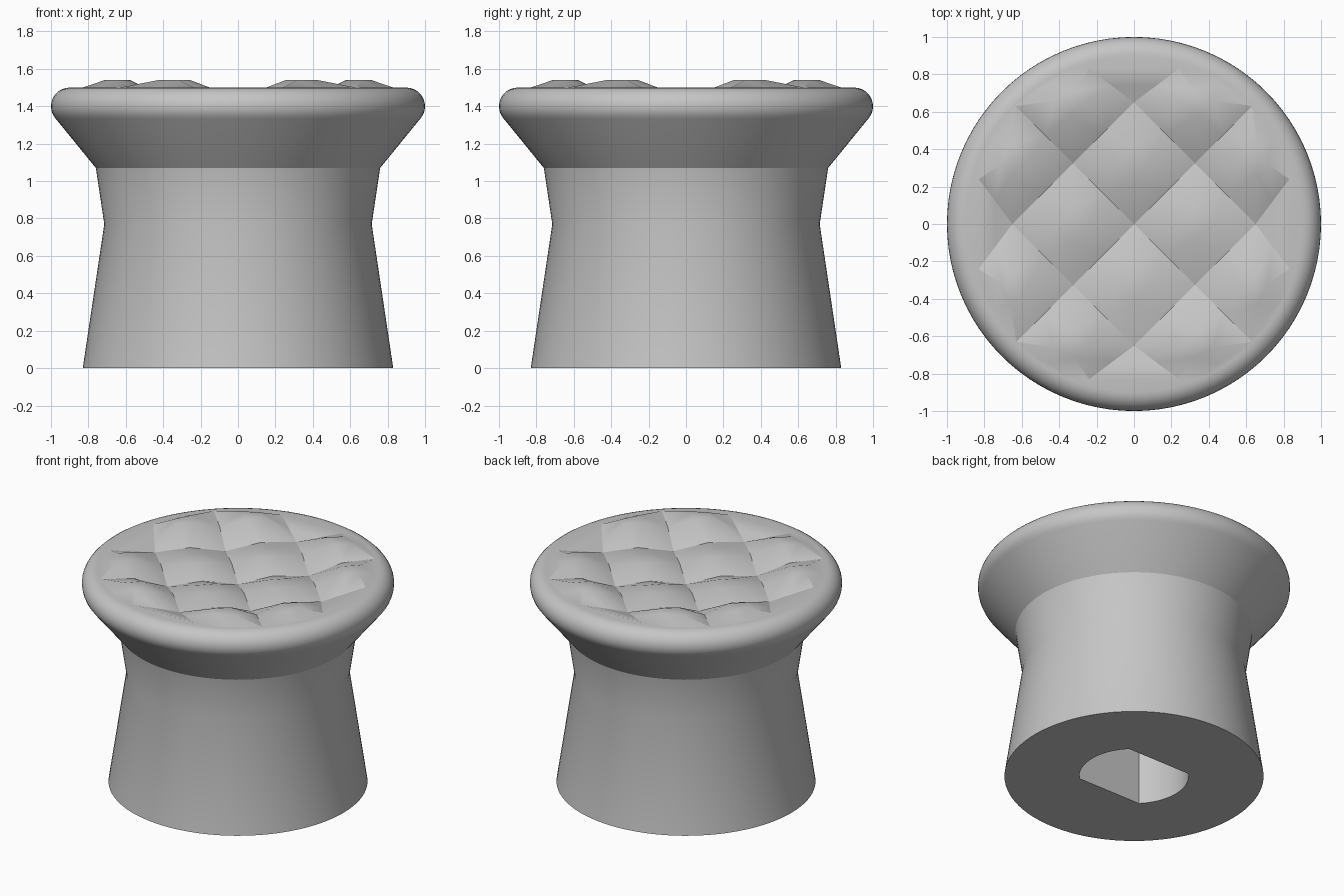
import bpy, bmesh, math

old = bpy.data.objects.get("Cube")
if old:
    bpy.data.objects.remove(old, do_unlink=True)

grey = bpy.data.materials.new("plain_grey")
grey.use_nodes = True
colour = (0.56, 0.56, 0.56, 1)
grey.diffuse_color = colour
grey.node_tree.nodes["Principled BSDF"].inputs["Base Color"].default_value = colour

SEG = 96
TOP = 1.5
bm = bmesh.new()


def ring(points, z):
    """Closed loop of vertices at one height."""
    return [bm.verts.new((x, y, z)) for x, y in points]


def bridge(a, b):
    for i in range(len(a)):
        j = (i + 1) % len(a)
        bm.faces.new((a[i], a[j], b[j], b[i]))


def loop_edges(loop):
    found = []
    for i, v in enumerate(loop):
        w = loop[(i + 1) % len(loop)]
        found.append(bm.edges.get((v, w)) or bm.edges.new((v, w)))
    return found


def circle(r):
    return [(r * math.cos(math.tau * i / SEG), r * math.sin(math.tau * i / SEG))
            for i in range(SEG)]


# Turned body: flared waist, cone and rounded rim
profile = [(0.83, 0), (0.715, 0.77), (0.76, 1.07)]
for i in range(11):
    a = math.radians(-42 + 132 * i / 10)
    profile.append((0.9 + 0.1 * math.cos(a), 1.4 + 0.1 * math.sin(a)))
rings = [ring(circle(r), z) for r, z in profile]
for low, high in zip(rings, rings[1:]):
    bridge(low, high)

# Shaft hole: round with two flats
arc = [math.radians(-45 + 90 * i / 20) for i in range(21)]
outline = [(0.35 * math.cos(a + turn), 0.35 * math.sin(a + turn))
           for turn in (0, math.pi) for a in arc]
mouth, end = ring(outline, 0), ring(outline, 1.0)
bridge(mouth, end)
bm.faces.new(end)
bmesh.ops.triangle_fill(bm, use_beauty=True, normal=(0, 0, -1),
                        edges=loop_edges(rings[0]) + loop_edges(mouth))

# Quilted dished top
shared = {}


def vert(x, y, z):
    key = (round(x, 4), round(y, 4))
    if key not in shared:
        shared[key] = bm.verts.new((x, y, z))
    return shared[key]


def is_rim(p):
    return math.hypot(*p) > 0.85


def dish(p):
    return TOP if is_rim(p) else 1.39 + 0.11 * (math.hypot(*p) / 0.89) ** 2.4


def is_outer(p):
    return is_rim(p) and abs(abs(p[0]) - abs(p[1])) > 0.1


def corner(p):
    return vert(p[0], p[1], dish(p))


def middle(p, q):
    """Seam midpoint, lifted between two pits."""
    x, y = (p[0] + q[0]) / 2, (p[1] + q[1]) / 2
    if is_rim(p) and is_rim(q):
        return vert(x * 1.025, y * 1.025, TOP)
    lift = 0 if is_outer(p) or is_outer(q) else 0.03
    return vert(x, y, (dish(p) + dish(q)) / 2 + lift)


def pillow(points, centre, height):
    """Four-sided cushion with a small flat crown."""
    cx, cy = centre
    c = [corner(p) for p in points]
    m = [middle(p, points[(i + 1) % 4]) for i, p in enumerate(points)]
    t = [vert(cx + 0.27 * (x - cx), cy + 0.27 * (y - cy), height) for x, y in points]
    for i in range(4):
        bm.faces.new((c[i], m[i], t[i]))
        bm.faces.new((c[i], t[i], m[i - 1]))
        bm.faces.new((m[i], t[(i + 1) % 4], t[i]))
    bm.faces.new(t)


def turned(p, quarter):
    for _ in range(quarter):
        p = (-p[1], p[0])
    return p


S = 0.325
pit, outer, diagonal = (0, 2 * S), (0.24, 0.83), (0.63, 0.63)
rim_loop = []
for quarter in range(4):
    def spin(points):
        return [turned(p, quarter) for p in points]

    pillow(spin([(0, 0), (S, S), pit, (-S, S)]), turned((0, S), quarter), 1.485)
    for side in (1, -1):
        shape = [(side * x, y) for x, y in (pit, (S, S), diagonal, outer)]
        pillow(spin(shape), turned((side * 0.35, 0.67), quarter), 1.54)
    # Plain wedge running out to the rim
    a, b, c = spin([pit, outer, (-outer[0], outer[1])])
    bm.faces.new((corner(a), middle(a, b), corner(b), corner(c), middle(c, a)))
    d, e = spin([diagonal, (-diagonal[0], diagonal[1])])
    rim_loop += [corner(d), middle(d, b), corner(b), corner(c), middle(c, e)]

# Flat band between quilting and rounded rim
bmesh.ops.triangle_fill(bm, use_beauty=True, normal=(0, 0, 1),
                        edges=loop_edges(rings[-1]) + loop_edges(rim_loop))

bmesh.ops.recalc_face_normals(bm, faces=bm.faces[:])
mesh = bpy.data.meshes.new("knob")
bm.to_mesh(mesh)
bm.free()
mesh.materials.append(grey)
knob = bpy.data.objects.new("knob", mesh)
bpy.context.collection.objects.link(knob)
bpy.ops.object.select_all(action="DESELECT")
knob.select_set(True)
bpy.context.view_layer.objects.active = knob
bpy.ops.object.shade_smooth_by_angle(angle=math.radians(27))
